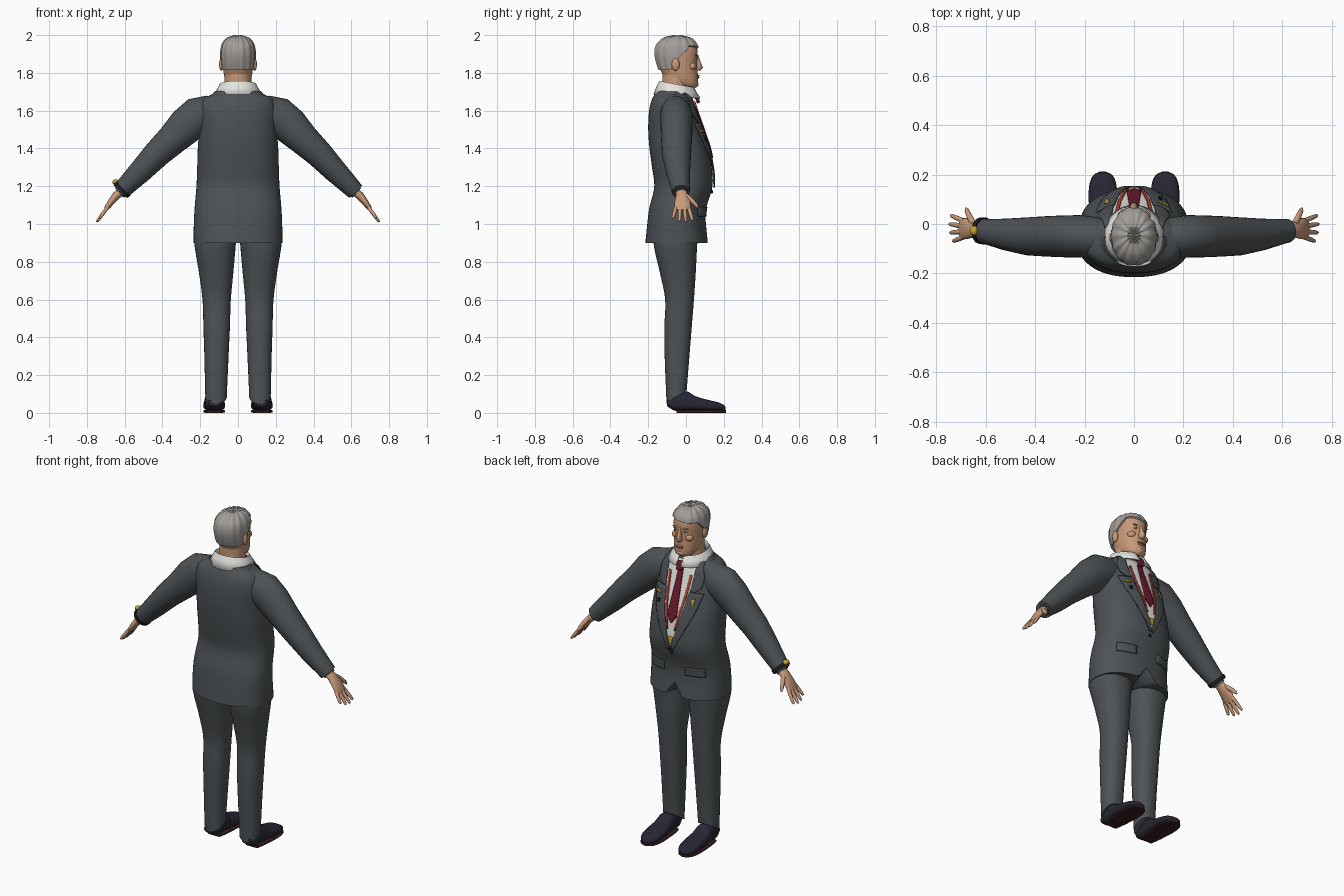
import bpy, bmesh, math
from mathutils import Vector

cube = bpy.data.objects.get("Cube")
if cube:
    bpy.data.objects.remove(cube)


def material(name, *rgb):
    m = bpy.data.materials.new(name)
    m.use_nodes = True
    m.diffuse_color = (*rgb, 1)
    m.node_tree.nodes["Principled BSDF"].inputs["Base Color"].default_value = (*rgb, 1)
    return m


SUIT = material("charcoal suit", .075, .085, .092)
SKIN = material("skin", .58, .32, .19)
HAIR = material("grey hair", .36, .34, .32)
SHIRT = material("white shirt", .78, .78, .75)
TIE = material("burgundy tie", .15, .01, .025)
RED = material("red braces", .48, .06, .04)
GOLD = material("gold", .55, .36, .03)
SHOE = material("navy shoe", .02, .02, .035)
SOLE = material("dark sole", .04, .012, .015)
BLACK = material("black", .012, .012, .014)


def finish(name, verts, faces, mat, thick=0, angle=40):
    """Make a smooth-shaded object with outward normals."""
    me = bpy.data.meshes.new(name)
    me.from_pydata([tuple(v) for v in verts], [], faces)
    bm = bmesh.new()
    bm.from_mesh(me)
    bmesh.ops.recalc_face_normals(bm, faces=bm.faces)
    bm.to_mesh(me)
    bm.free()
    me.materials.append(mat)
    ob = bpy.data.objects.new(name, me)
    bpy.context.collection.objects.link(ob)
    bpy.ops.object.select_all(action='DESELECT')
    ob.select_set(True)
    bpy.context.view_layer.objects.active = ob
    bpy.ops.object.shade_smooth_by_angle(angle=math.radians(angle))
    if thick:
        mod = ob.modifiers.new("thickness", 'SOLIDIFY')
        mod.thickness, mod.offset = thick, 0
    return ob


def section(rows, s):
    """Smoothly interpolate rows of (s, centre x, half width, low, high)."""
    s = min(max(s, rows[0][0]), rows[-1][0])
    i = next((k for k in range(len(rows) - 2) if s <= rows[k + 1][0]), len(rows) - 2)
    a, b = rows[i], rows[i + 1]
    p, q = rows[max(i - 1, 0)], rows[min(i + 2, len(rows) - 1)]
    h = b[0] - a[0]
    t = (s - a[0]) / h
    out = []
    for k in range(1, 5):
        m0 = (b[k] - p[k]) / (b[0] - p[0]) * h
        m1 = (q[k] - a[k]) / (q[0] - a[0]) * h
        out.append((2*t**3 - 3*t*t + 1)*a[k] + (t**3 - 2*t*t + t)*m0
                   + (3*t*t - 2*t**3)*b[k] + (t**3 - t*t)*m1)
    return out


def strip(rings, closed=True, caps=True):
    n = len(rings[0])
    verts = [v for r in rings for v in r]
    faces = [(i*n + j, i*n + (j + 1) % n, (i + 1)*n + (j + 1) % n, (i + 1)*n + j)
             for i in range(len(rings) - 1) for j in range(n if closed else n - 1)]
    if caps:
        for k in (0, len(rings) - 1):
            verts.append(sum((Vector(v) for v in rings[k]), Vector()) / n)
            faces += [(k*n + j, k*n + (j + 1) % n, len(verts) - 1) for j in range(n)]
    return verts, faces


def loft(name, rows, mat, low=None, n=40, steps=30, power=2, off=None, along_y=False, thick=0):
    """Stack of rounded sections along z, or along y."""
    rings = []
    for i in range(steps + 1):
        ring = []
        for j in range(n):
            a = math.tau * j / n
            c, d = math.cos(a), math.sin(a)
            lo = low(c, d) if low else rows[0][0]
            s = lo + (rows[-1][0] - lo) * math.sin(math.pi / 2 * i / steps)
            cx, hw, l, h = section(rows, s)
            e = off(a) if off else 0
            x = cx + (hw + e) * math.copysign(abs(c)**(2 / power), c)
            y = (l + h) / 2 + ((h - l) / 2 + e) * math.copysign(abs(d)**(2 / power), d)
            ring.append((x, s, y) if along_y else (x, y, s + (e if i == steps else e * i / steps)))
        rings.append(ring)
    return finish(name, *strip(rings), mat, thick)


def tube(name, pts, mat, n=20):
    """Tube through (x, y, z, radius across, radius thick)."""
    P = [Vector(p[:3]) for p in pts]
    rings = []
    for i, p in enumerate(P):
        t = (P[min(i + 1, len(P) - 1)] - P[max(i - 1, 0)]).normalized()
        v = t.cross(Vector((0, 1, 0))).normalized()
        u = v.cross(t)
        rings.append([p + u*pts[i][3]*math.cos(math.tau*j/n) + v*pts[i][4]*math.sin(math.tau*j/n)
                      for j in range(n)])
    return finish(name, *strip(rings), mat, angle=60)


def ball(name, loc, size, mat):
    bm = bmesh.new()
    bmesh.ops.create_uvsphere(bm, u_segments=16, v_segments=10, radius=1)
    verts = [Vector(loc) + Vector([a*b for a, b in zip(v.co, size)]) for v in bm.verts]
    faces = [tuple(v.index for v in f.verts) for f in bm.faces]
    bm.free()
    return finish(name, verts, faces, mat, angle=80)


# Jacket body, with the hem parting at the front
TORSO = [(.9, 0, .235, -.215, .118), (1.0, 0, .234, -.205, .105), (1.08, 0, .23, -.195, .106),
         (1.2, 0, .22, -.168, .14), (1.3, 0, .216, -.18, .136), (1.4, 0, .213, -.193, .118),
         (1.5, 0, .206, -.2, .085), (1.6, 0, .205, -.195, .05), (1.66, 0, .185, -.18, .03),
         (1.695, 0, .12, -.16, .015)]
BULGE = 2.3
loft("jacket_body", TORSO, SUIT, n=72, steps=44, power=BULGE,
     low=lambda c, d: .9 + (.08 * max(0, 1 - abs(c) / .2) if d > 0 else 0))


def front(x, z):
    _, hw, l, h = section(TORSO, z)
    return (l + h)/2 + (h - l)/2 * max(0, 1 - abs(x / hw)**BULGE)**(1 / BULGE)


def patch(name, rows, off, mat, side=1, thick=.006, cols=6):
    """Plate over the jacket front from rows of (z, x start, x end)."""
    rings = []
    for a, b in zip(rows, rows[1:]):
        for k in range(7):
            z, x0, x1 = [p + (q - p) * k / 6 for p, q in zip(a, b)]
            xs = [side * (x0 + (x1 - x0) * j / cols) for j in range(cols + 1)]
            rings.append([(x, front(x, z) + off, z) for x in xs])
    return finish(name, *strip(rings, False, False), mat, thick)


# Shirt front, tie and trouser fastening
patch("shirt_front", [(1.69, -.1, .1), (1.5, -.08, .08), (1.35, -.045, .045), (1.21, -.006, .006)],
      .004, SHIRT, cols=16)
patch("tie_blade", [(1.65, -.014, .014), (1.45, -.026, .026), (1.39, -.03, .03), (1.35, -.002, .002)],
      .012, TIE)
patch("tie_knot", [(1.69, -.022, .022), (1.64, -.013, .013)], .03, TIE, thick=.018)
patch("buckle", [(1.27, -.017, .017), (1.23, -.008, .008)], .009, GOLD)
for s, side in ((1, "left"), (-1, "right")):
    patch(side + "_brace", [(1.62, .062, .076), (1.5, .052, .066), (1.31, .02, .03)], .009, RED, s)
    # Notched lapels, pocket flaps and pins
    patch(side + "_lapel", [(1.53, .078, .155), (1.44, .064, .135), (1.33, .038, .09), (1.19, 0, .016)],
          .01, SUIT, s)
    patch(side + "_upper_lapel", [(1.69, .09, .118), (1.62, .088, .145), (1.56, .084, .14), (1.535, .08, .11)],
          .011, SUIT, s)
    patch(side + "_pocket_flap", [(1.09, .07, .18), (1.04, .07, .18)], .007, SUIT, s)
patch("left_pin", [(1.5, .1, .14), (1.488, .1, .14)], .018, GOLD)
patch("right_pin", [(1.5, .1, .12), (1.46, .107, .113)], .018, GOLD, -1)
patch("breast_ribbon", [(1.46, .1, .115), (1.44, .1, .115)], .018, BLACK)
ball("jacket_button", (0, front(0, 1.17) + .004, 1.17), (.01, .006, .01), BLACK)

# Collar folded round the neck, open at the throat
rings = []
for r, z, dip in ((.086, 1.715, .01), (.096, 1.755, .035), (.108, 1.73, .035), (.128, 1.685, .02)):
    ring = []
    for j in range(33):
        a = math.radians(98 + 344 * j / 32)
        f = (1 + math.sin(a)) / 2
        ring.append((r * math.cos(a), -.055 + r * (.9 + .12*f) * math.sin(a), z - dip * f))
    rings.append(ring)
finish("shirt_collar", *strip(rings, False, False), SHIRT, .006)
loft("jacket_collar", [(1.672, 0, .142, -.172, .022), (1.695, 0, .13, -.166, .02),
                       (1.703, 0, .122, -.16, .012)], SUIT, steps=6)
loft("neck", [(1.66, 0, .076, -.13, .02), (1.72, 0, .072, -.125, .015), (1.8, 0, .07, -.125, .02)],
     SKIN, steps=8)

# Head, swept hair and face
HEAD = [(1.716, 0, .03, -.02, .045), (1.73, 0, .052, -.05, .06), (1.76, 0, .068, -.1, .063),
        (1.8, 0, .076, -.128, .062), (1.85, 0, .081, -.148, .059), (1.9, 0, .083, -.158, .062),
        (1.94, 0, .077, -.15, .055), (1.965, 0, .062, -.128, .038), (1.98, 0, .042, -.1, .012),
        (1.988, 0, .012, -.06, -.03)]
loft("head", HEAD, SKIN, power=2.2)


def hairline(c, d):
    if d > .55:
        return 1.935 + .012 * c
    return 1.815 + .12 * max(0, (d + .35) / .9)**.8


loft("hair", HEAD, HAIR, low=hairline, n=96, power=2.15,
     off=lambda a: .01 + .002 * math.cos(14 * a))
rings = [[(w * math.cos(math.tau*j/12), y + d * math.sin(math.tau*j/12), z) for j in range(12)]
         for z, w, y, d in ((1.895, .008, .055, .01), (1.86, .011, .062, .014),
                            (1.828, .018, .066, .024), (1.812, .014, .06, .016))]
finish("nose", *strip(rings), SKIN, angle=70)
ball("upper_lip", (0, .061, 1.785), (.026, .011, .005), SKIN)
ball("lower_lip", (0, .059, 1.775), (.023, .012, .006), SKIN)
ball("mouth_line", (0, .064, 1.78), (.024, .006, .0015), TIE)
ball("chin", (0, .045, 1.74), (.028, .022, .018), SKIN)
for s, side in ((1, "left"), (-1, "right")):
    ball(side + "_eye", (s*.032, .05, 1.873), (.013, .008, .006), SHIRT)
    ball(side + "_iris", (s*.032, .057, 1.873), (.005, .003, .005), BLACK)
    ball(side + "_brow", (s*.034, .054, 1.892), (.019, .008, .004), HAIR)
    ball(side + "_cheek", (s*.042, .03, 1.835), (.026, .025, .022), SKIN)
    ball(side + "_ear", (s*.089, -.055, 1.845), (.011, .021, .034), SKIN)

    # Sleeve, hand and spread fingers
    tube(side + "_sleeve", [(s*x, y, z, a, b) for x, y, z, a, b in (
        (.08, -.06, 1.595, .07, .08), (.15, -.055, 1.585, .082, .096), (.215, -.05, 1.568, .086, .104),
        (.275, -.05, 1.52, .085, .098), (.35, -.05, 1.445, .082, .083), (.43, -.05, 1.37, .077, .073),
        (.52, -.042, 1.275, .064, .062), (.59, -.032, 1.205, .052, .052), (.622, -.027, 1.172, .048, .047))],
        SUIT, 28)
    tube(side + "_shirt_cuff", [(s*.6, -.027, 1.19, .038, .037), (s*.628, -.025, 1.165, .036, .034)], SUIT)
    tube(side + "_palm", [(s*x, y, z, a, b) for x, y, z, a, b in (
        (.61, -.025, 1.18, .028, .024), (.645, -.022, 1.15, .032, .022), (.67, -.018, 1.12, .042, .018),
        (.695, -.02, 1.085, .043, .013), (.703, -.02, 1.073, .036, .008))], SKIN)
    for k, name in enumerate(("little", "ring", "middle", "index")):
        y0, y1 = -.053 + .022*k, -.07 + .035*k
        reach = (.75, .95, 1, .9)[k]
        tube(f"{side}_{name}_finger", [(s*(.69 + .058*t*reach), y0 + (y1 - y0)*t, 1.09 - .08*t*reach, r, r)
             for t, r in ((0, .0105), (.5, .01), (.9, .008), (1, .004))], SKIN, 10)
    tube(side + "_thumb", [(s*.65, .0, 1.15, .014, .013), (s*.666, .03, 1.125, .013, .012),
                           (s*.676, .054, 1.1, .01, .01), (s*.68, .064, 1.086, .004, .004)], SKIN, 10)

    # Trouser leg with slanted hem
    loft(side + "_trouser_leg", [(z, s*c, w, l, h) for z, c, w, l, h in (
        (.05, .116, .056, -.103, .0), (.12, .116, .058, -.106, .004), (.3, .114, .064, -.113, .018),
        (.45, .113, .07, -.115, .03), (.6, .113, .075, -.11, .042), (.75, .116, .092, -.14, .052),
        (.9, .121, .11, -.172, .06), (1.0, .115, .112, -.165, .07))], SUIT, power=2.3,
        low=lambda c, d: .085 + .035 * d)
    # Shoe and sole
    loft(side + "_shoe", [(y, s*.126, w, l, h) for y, w, l, h in (
        (-.1, .03, .035, .07), (-.06, .044, .012, .09), (0, .05, .012, .115), (.05, .054, .01, .088),
        (.12, .058, .01, .068), (.17, .051, .01, .056), (.2, .034, .012, .042), (.21, .012, .015, .03))],
        SHOE, along_y=True, power=2.5)
    loft(side + "_sole", [(y, s*.126, w, 0, .016) for y, w in (
        (-.05, .042), (0, .05), (.06, .055), (.12, .058), (.17, .052), (.2, .036), (.212, .012))],
        SOLE, along_y=True, power=5)

# Wristwatch
tube("watch_strap", [(-.606, -.028, 1.19, .055, .054), (-.621, -.027, 1.175, .054, .053)], BLACK, 24)
ball("watch_case", (-.648, -.027, 1.222), (.017, .02, .015), GOLD)
